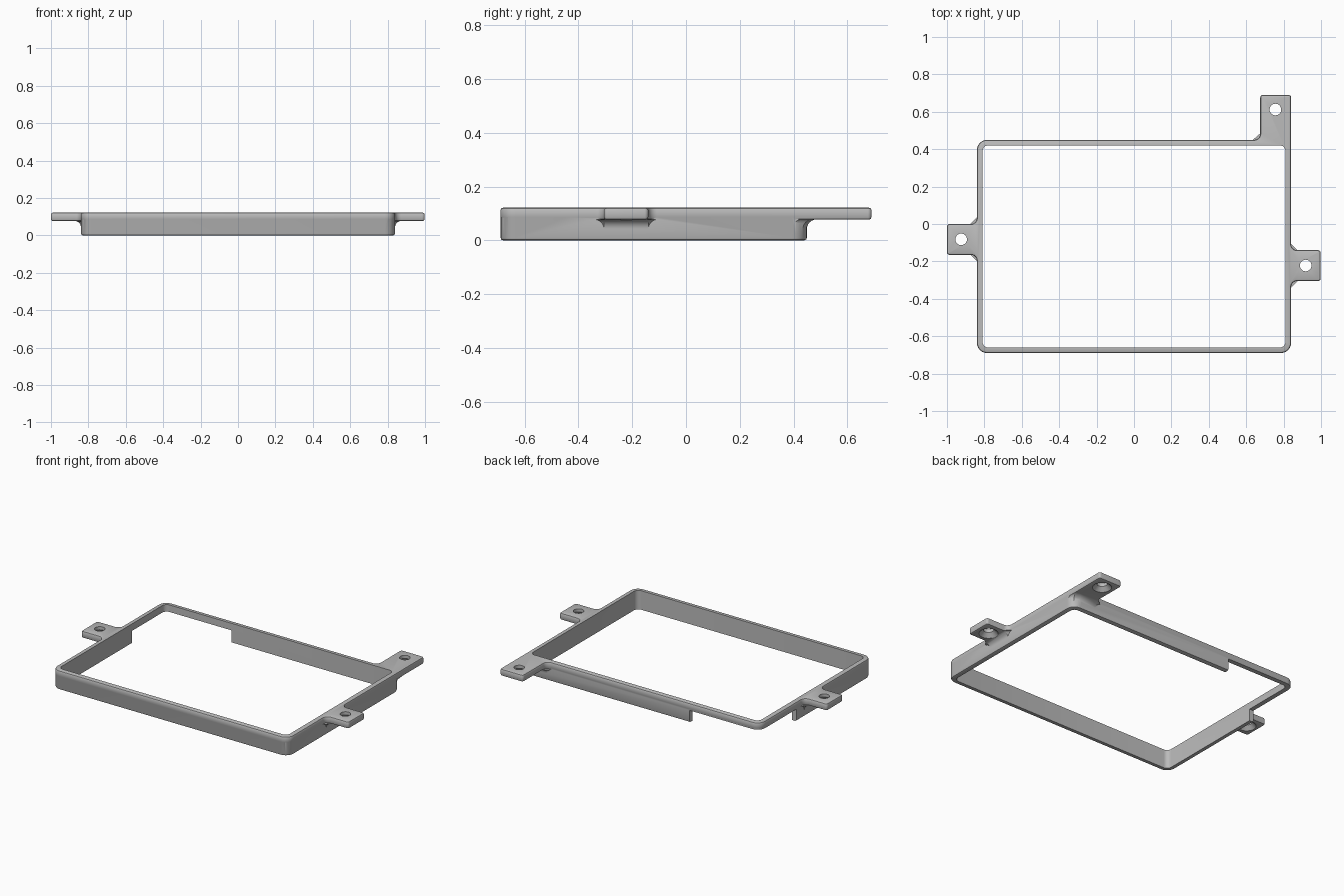
import bpy, bmesh, math
from mathutils import Vector

cube = bpy.data.objects.get("Cube")
if cube:
    bpy.data.objects.remove(cube, do_unlink=True)

grey = bpy.data.materials.new("plain grey")
grey.use_nodes = True
grey.diffuse_color = (0.5, 0.5, 0.5, 1)
grey.node_tree.nodes["Principled BSDF"].inputs["Base Color"].default_value = (0.5, 0.5, 0.5, 1)

TOP, TAB_Z, BEVEL, FILLET = 0.122, 0.077, 0.010, 0.035


def rounded(corners, inset=0.0, steps=6):
    """Counter-clockwise outline of (x, y, radius) corners, inset and rounded."""
    pts, n = [], len(corners)
    for i, (x, y, r) in enumerate(corners):
        p = Vector((x, y))
        a = (p - Vector(corners[i - 1][:2])).normalized()
        b = (Vector(corners[(i + 1) % n][:2]) - p).normalized()
        turn = a.x * b.y - a.y * b.x
        p = p + inset * (Vector((-a.y, a.x)) + Vector((-b.y, b.x)))
        r = max(r - inset if turn > 0 else r + inset, 0.001)
        centre = p - a * r + b * r
        for k in range(steps + 1):
            t = k / steps * math.pi / 2
            pts.append(centre - b * r * math.cos(t) + a * r * math.sin(t))
    return pts


def loft(name, layers):
    """Closed solid through (z, outline) layers with equal point counts."""
    bm = bmesh.new()
    rings = [[bm.verts.new((p[0], p[1], z)) for p in pts] for z, pts in layers]
    n = len(rings[0])
    for lo, hi in zip(rings, rings[1:]):
        for i in range(n):
            j = (i + 1) % n
            bm.faces.new((lo[i], lo[j], hi[j], hi[i]))
    bm.faces.new(rings[0][::-1])
    bm.faces.new(rings[-1])
    bmesh.ops.recalc_face_normals(bm, faces=bm.faces)
    mesh = bpy.data.meshes.new(name)
    bm.to_mesh(mesh)
    bm.free()
    mesh.materials.append(grey)
    obj = bpy.data.objects.new(name, mesh)
    bpy.context.collection.objects.link(obj)
    return obj


def combine(target, other, operation):
    """Boolean the other solid into the target and remove it."""
    other.hide_render = True
    mod = target.modifiers.new("combine", 'BOOLEAN')
    mod.operation, mod.object, mod.solver = operation, other, 'EXACT'
    bpy.context.view_layer.objects.active = target
    bpy.ops.object.modifier_apply(modifier=mod.name)
    bpy.data.objects.remove(other, do_unlink=True)


def rect(x0, x1, y0, y1, r):
    return [(x0, y0, r), (x1, y0, r), (x1, y1, r), (x0, y1, r)]


def circle(x, y, r, n=32):
    return [(x + r * math.cos(2 * math.pi * i / n), y + r * math.sin(2 * math.pi * i / n))
            for i in range(n)]


# Rounded edge: (height from the edge, inset)
edge = [(0, BEVEL), (BEVEL * 0.3, BEVEL * 0.3), (BEVEL, 0)]

# Lower wall block with a rounded bottom edge
wall = rect(-0.84, 0.84, -0.69, 0.45, 0.055)
frame = loft("mounting_frame", [(h, rounded(wall, d + 0.0004)) for h, d in edge]
             + [(0.1, rounded(wall, 0.0004))])

# Notch through the lower wall at the rear corner
notch = rounded(rect(-1.2, -0.34, 0.08, 0.8, 0.002))
combine(frame, loft("notch_cutter", [(-0.1, notch), (TAB_Z, notch)]), 'DIFFERENCE')

# Flared fillets beneath the two side tabs and the rear tab
curve = []
for k in range(7):
    t = k / 6 * math.pi / 2
    curve.append((TAB_Z - FILLET + FILLET * math.sin(t) + 0.001 * k / 6,
                  FILLET * (1 - math.cos(t)) + 0.0005))
for side, y0, y1 in ((1, -0.305, -0.14), (-1, -0.165, 0.0)):
    layers = []
    for z, e in curve:
        x0, x1 = side * 0.825, side * 0.839
        x2 = side * (0.839 + e)
        layers.append((z, [(x0, y0 - e), (x1, y0 - e), (x2, y0),
                           (x2, y1), (x1, y1 + e), (x0, y1 + e)]))
    combine(frame, loft("side_tab_fillet", layers), 'UNION')
rear = [(z, [(0.67 - e, 0.435), (0.835, 0.38), (0.8385, 0.394 + e), (0.822 + e * 0.4, 0.434 + e),
             (0.784 + e, 0.449 + e), (0.675, 0.449 + e), (0.67 - e, 0.449)]) for z, e in curve]
combine(frame, loft("rear_tab_fillet", rear), 'UNION')

# Upper plate: frame outline with three tabs
R, C, T = 0.055, 0.032, 0.014
outline = [(-0.84, -0.69, R), (0.84, -0.69, R),
           (0.84, -0.305, C), (0.998, -0.305, T), (0.998, -0.14, T), (0.84, -0.14, C),
           (0.84, 0.69, T), (0.675, 0.69, T), (0.675, 0.45, C), (-0.84, 0.45, R),
           (-0.84, 0.0, C), (-1.0, 0.0, T), (-1.0, -0.165, T), (-0.84, -0.165, C)]
plate = loft("tab_plate", [(TAB_Z + h, rounded(outline, d)) for h, d in edge]
             + [(TOP - h, rounded(outline, d)) for h, d in reversed(edge)])
combine(frame, plate, 'UNION')

# Open centre
opening = rounded(rect(-0.81, 0.81, -0.66, 0.42, 0.03))
combine(frame, loft("opening_cutter", [(-0.1, opening), (0.3, opening)]), 'DIFFERENCE')

# Screw holes, countersunk from below
for x, y in ((-0.924, -0.082), (0.918, -0.222), (0.756, 0.612)):
    profile = [(TAB_Z - 0.01, 0.058), (TAB_Z, 0.056), (TAB_Z + 0.025, 0.031), (0.2, 0.031)]
    combine(frame, loft("hole_cutter", [(z, circle(x, y, r)) for z, r in profile]), 'DIFFERENCE')

# Smooth curves, crisp edges
bpy.ops.object.select_all(action='DESELECT')
frame.select_set(True)
bpy.context.view_layer.objects.active = frame
bpy.ops.object.shade_smooth_by_angle(angle=math.radians(30))
